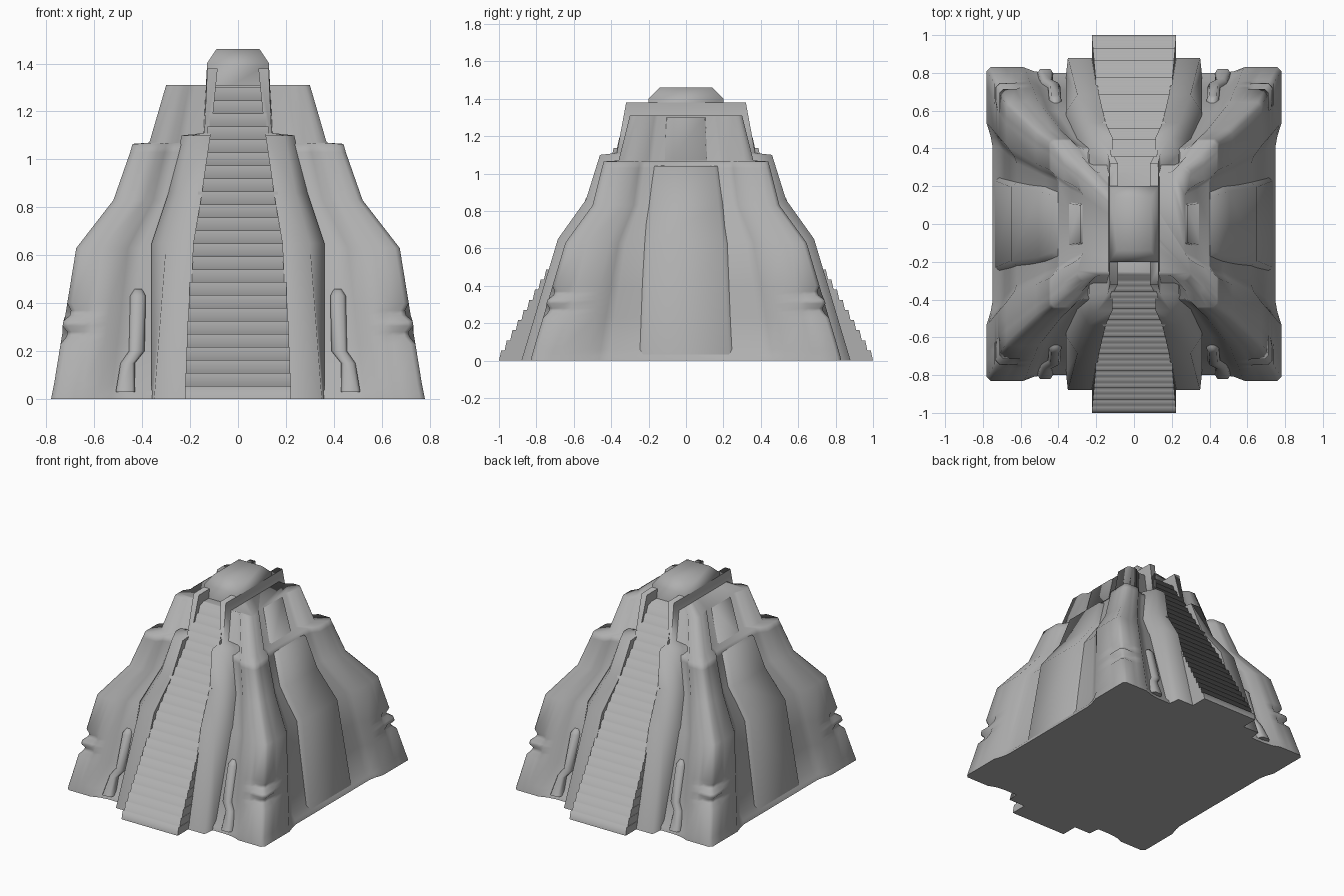
import bpy, bmesh, math

if "Cube" in bpy.data.objects:
    bpy.data.objects.remove(bpy.data.objects["Cube"])

# Mid-grey stone used everywhere
STONE = bpy.data.materials.new("stone")
STONE.diffuse_color = (.43, .43, .43, 1)
STONE.use_nodes = True
STONE.node_tree.nodes["Principled BSDF"].inputs["Base Color"].default_value = STONE.diffuse_color


def loft(name, rings, copies=((1, 1),), angle=86):
    """Skin stacked plan outlines; rings = [(z, [(x, y), ...])], repeated with each (sx, sy) flip."""
    bm = bmesh.new()
    for sx, sy in copies:
        loops = [[bm.verts.new((sx * x, sy * y, z)) for x, y in pts] for z, pts in rings]
        n = len(loops[0])
        for a, b in zip(loops, loops[1:]):
            for i in range(n):
                j = (i + 1) % n
                bm.faces.new((a[i], a[j], b[j], b[i]))
        bm.faces.new(loops[0][::-1])
        bm.faces.new(loops[-1])
    bmesh.ops.recalc_face_normals(bm, faces=bm.faces)
    me = bpy.data.meshes.new(name)
    bm.to_mesh(me)
    bm.free()
    me.materials.append(STONE)
    ob = bpy.data.objects.new(name, me)
    bpy.context.collection.objects.link(ob)
    bpy.context.view_layer.objects.active = ob
    ob.select_set(True)
    bpy.ops.object.shade_smooth_by_angle(angle=math.radians(angle))
    ob.select_set(False)
    return ob


def rect(x0, x1, y0, y1):
    return [(x0, y0), (x1, y0), (x1, y1), (x0, y1)]


def lerp_table(table, z):
    for a, b in zip(table, table[1:]):
        if z <= b[0]:
            t = (z - a[0]) / (b[0] - a[0])
            return [p + (q - p) * t for p, q in zip(a, b)]
    return list(table[-1])


ALL4 = [(1, 1), (-1, 1), (1, -1), (-1, -1)]
X2 = [(1, 1), (-1, 1)]

# Stepped body with projecting corners: z, half x, half y, recess depth
BODY = [(0, .78, .83, .03), (.025, .775, .825, .035), (.06, .768, .815, .055),
        (.63, .675, .645, .055), (.83, .52, .50, .05), (1.03, .45, .45, .045),
        (1.065, .44, .44, .045), (1.07, .37, .36, .04), (1.31, .30, .30, .03)]


def body_plan(X, Y, d, notch=0):
    n = notch
    q = [(X - d, .0), (X - d, .50 * Y), (X - d * .7, .56 * Y), (X, .64 * Y),
         (X, .82 * Y), (X - n, .87 * Y), (X - n, Y - .02 - n), (X - .02 - n, Y - n),
         (.88 * X, Y - n), (.84 * X, Y),
         (.75 * X, Y), (.68 * X, Y - d * .7), (.6 * X, Y - d), (0, Y - d)]
    half = q + [(-x, y) for x, y in q[-2::-1]]
    return half + [(x, -y) for x, y in half[-2:0:-1]]


# Two worn grooves are carved round each lower corner
rings = [(r[0], body_plan(*r[1:])) for r in BODY]
for z, notch in ((.23, 0), (.26, .02), (.28, .02), (.305, -.004), (.325, -.004),
                 (.35, .02), (.37, .02), (.40, 0)):
    rings.append((z, body_plan(*lerp_table(BODY, z)[1:], notch)))
loft("stepped_body", sorted(rings, key=lambda r: r[0]))

# Raised central panel on each side: z, half x, face half width, foot half width
PANEL = [(.03, .735, .23, .30), (.63, .65, .195, .255), (.83, .505, .175, .22),
         (1.04, .435, .15, .19), (1.045, .35, .11, .135), (1.30, .285, .10, .12)]
loft("side_panels", [(z, [(0, -b), (x - .07, -b), (x, -a), (x, a), (x - .07, b), (0, b)])
                     for z, x, a, b in PANEL], X2)

# Balustrades flanking the stairs: z, inner x, outer x, front y, side slope
FLANK = [(0, .215, .35, .88, .01), (.65, .185, .30, .685, .06), (.86, .15, .24, .535, .05),
         (1.10, .115, .195, .46, .04), (1.11, .112, .14, .37, .005), (1.38, .085, .128, .32, .002)]
loft("stair_balustrades", [(z, [(a, 0), (b + s, 0), (b + s, y - .09), (b, y), (a, y)])
                           for z, a, b, y, s in FLANK], ALL4)

# Stairs on front and back, narrowing upward
STAIR = [(0, .222), (.6, .195), (.83, .165), (1.1, .125), (1.3, .095)]
steps = 24
rise = 1.3 / steps
rings = []
for i in range(steps):
    z0, z1 = i * rise, (i + 1) * rise
    w, y = lerp_table(STAIR, z0)[1], 1 - .555 * z0
    rings += [(z0, rect(-w, w, -y, y)), (z1, rect(-w, w, -y + .012, y - .012))]
loft("stairs", rings)

# Crowning block with chamfered edges
loft("roof_block", [(1.25, rect(-.13, .13, -.2, .2)), (1.40, rect(-.13, .13, -.2, .2)),
                    (1.46, rect(-.09, .09, -.14, .14))])

# Cranked relief strips beside the balustrades: z, x range, projection
STRIP = [(.03, .43, .51, .035), (.15, .43, .49, .035), (.20, .39, .455, .03),
         (.43, .385, .45, .03), (.46, .40, .435, .015)]
rings = []
for z, a, b, p in STRIP:
    _, X, Y, d = lerp_table(BODY, z)
    y = Y - d + p
    rings.append((z, [(a, y - .12), (b, y - .12), (b, y - .02), (b - .012, y), (a + .012, y), (a, y - .02)]))
loft("relief_strips", rings, ALL4)
